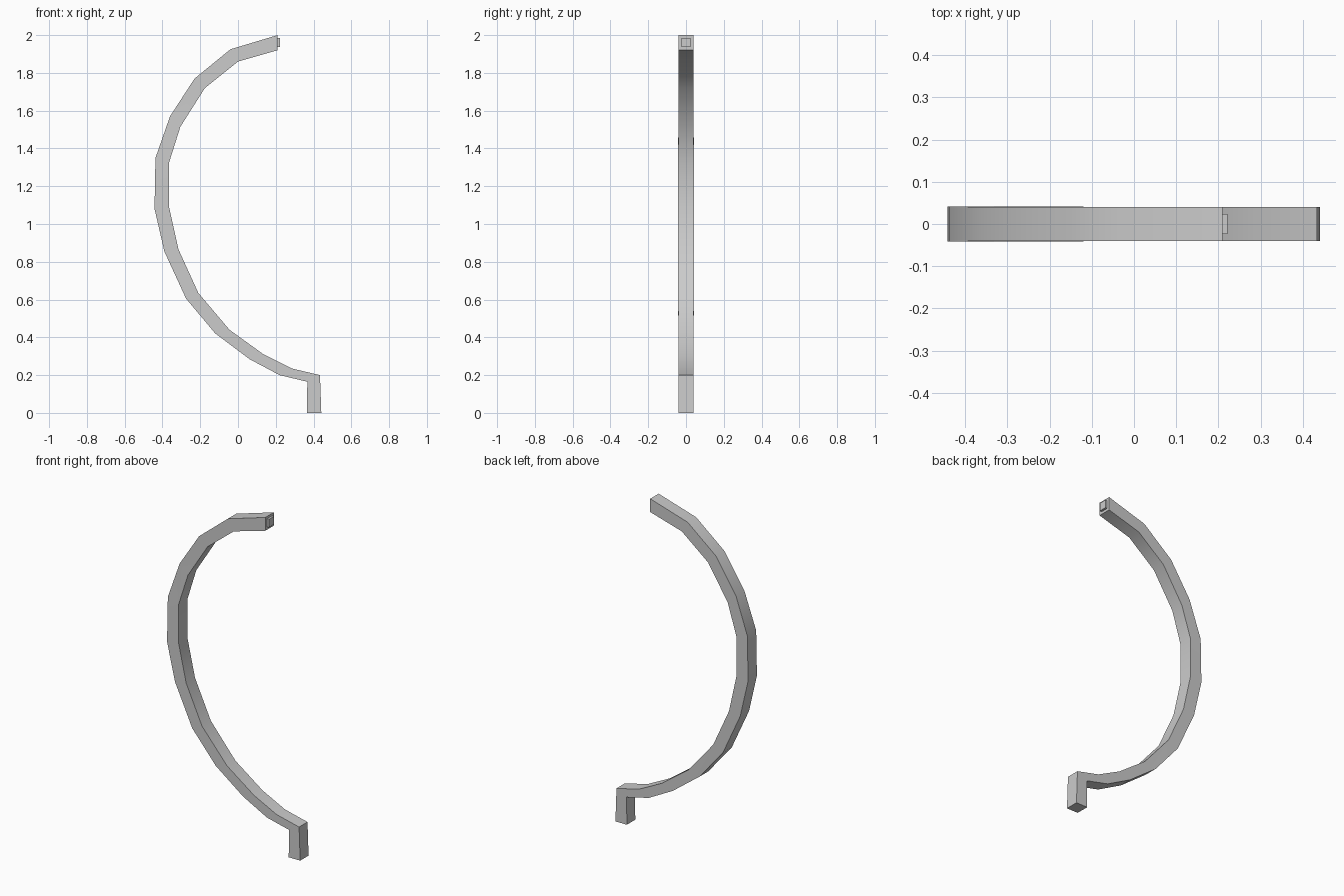
import bpy, bmesh, math

cube = bpy.data.objects.get("Cube")
if cube:
    bpy.data.objects.remove(cube)

grey = bpy.data.materials.new("plain_grey")
grey.use_nodes = True
grey.diffuse_color = (0.6, 0.6, 0.6, 1)
grey.node_tree.nodes["Principled BSDF"].inputs["Base Color"].default_value = (0.6, 0.6, 0.6, 1)


def sweep(name, outer, inner, half_width):
    """Loft a four-sided bar through paired outer and inner points (x, z)."""
    bm = bmesh.new()
    rings = []
    for i, ((ox, oz), (ix, iz)) in enumerate(zip(outer, inner)):
        w = half_width(i)
        corners = ((ox, -w, oz), (ix, -w, iz), (ix, w, iz), (ox, w, oz))
        rings.append([bm.verts.new(c) for c in corners])
    for a, b in zip(rings, rings[1:]):
        for j in range(4):
            k = (j + 1) % 4
            bm.faces.new((a[j], a[k], b[k], b[j]))
    bm.faces.new(rings[0])
    bm.faces.new(rings[-1])
    bmesh.ops.recalc_face_normals(bm, faces=bm.faces)
    mesh = bpy.data.meshes.new(name)
    bm.to_mesh(mesh)
    bm.free()
    mesh.materials.append(grey)
    obj = bpy.data.objects.new(name, mesh)
    bpy.context.collection.objects.link(obj)
    bpy.ops.object.select_all(action='DESELECT')
    obj.select_set(True)
    bpy.context.view_layer.objects.active = obj
    bpy.ops.object.shade_smooth_by_angle(angle=math.radians(32))
    return obj


# Curved bar with a short upright foot
outer = [(0.21, 2), (-0.04, 1.925), (-0.23, 1.77), (-0.36, 1.57), (-0.437, 1.35),
         (-0.442, 1.08), (-0.39, 0.855), (-0.275, 0.605), (-0.12, 0.42),
         (0.06, 0.285), (0.22, 0.2), (0.367, 0.165), (0.365, 0)]
inner = [(0.21, 1.92), (0, 1.86), (-0.175, 1.72), (-0.305, 1.515), (-0.365, 1.325),
         (-0.365, 1.09), (-0.315, 0.865), (-0.21, 0.635), (-0.045, 0.44),
         (0.135, 0.31), (0.285, 0.235), (0.434, 0.2), (0.441, 0)]
sweep("curved_bar", outer, inner, lambda i: 0.042 if 4 <= i <= 7 else 0.04)

# Small square peg on the upper end
sweep("end_peg", [(0.2, 1.986), (0.222, 1.985)], [(0.2, 1.935), (0.222, 1.937)],
      lambda i: 0.024)
